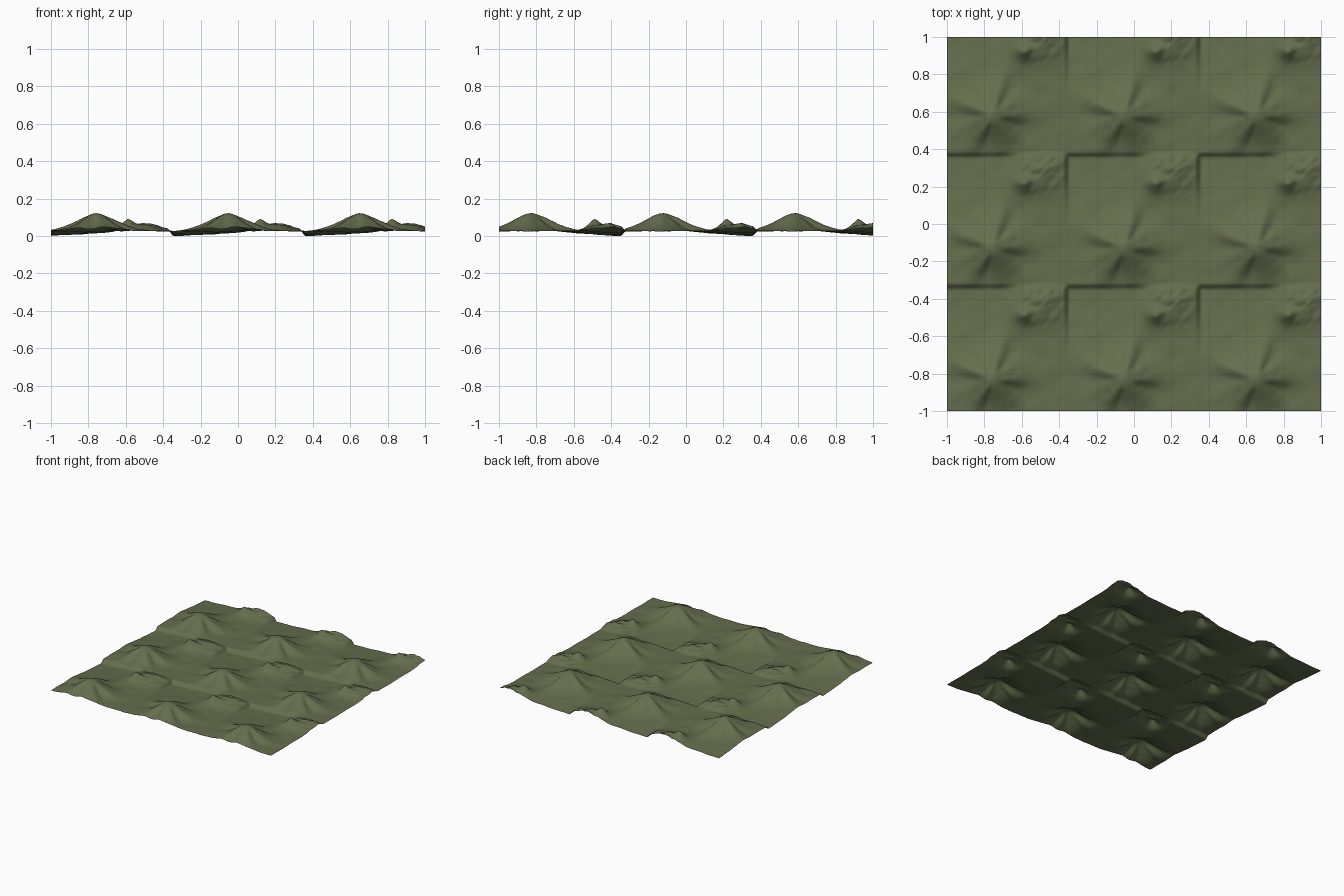
import bpy, bmesh, math
from mathutils import Vector, noise

if "Cube" in bpy.data.objects:
    bpy.data.objects.remove(bpy.data.objects["Cube"])

N = 200                 # grid divisions
W = 0.705               # size of one repeating terrain tile
X0, Y0 = -0.375, -0.35  # corner of one tile
BLEND = 0.03            # width of the seam between tiles


def smooth(t):
    t = max(0.0, min(1.0, t))
    return t * t * (3 - 2 * t)


def bump(u, v, cu, cv, su, sv):
    return math.exp(-((u - cu) / su) ** 2 - ((v - cv) / sv) ** 2)


def tile_height(u, v):
    # gently tilted ground, lowest in the far left corner of the tile
    h = 0.031 - 0.024 * smooth((v - 0.3) / 0.4) * (1 - smooth(u / 0.6))
    # main mountain with radial spurs
    du, dv = u - 0.325, v - 0.225
    r, a = math.hypot(du, dv), math.atan2(dv, du)
    spur = 1 + 0.13 * math.sin(5 * a + 0.6) * smooth(r / 0.08) + 0.07 * math.sin(9 * a + 2) * smooth(r / 0.1)
    rr = r / (0.132 * spur)
    h += 0.097 * math.exp(-rr ** 1.8)
    # rough hill in the far right corner, with one sharp summit
    hill = bump(u, v, 0.575, 0.64, 0.12, 0.115)
    ridge = noise.noise(Vector((u * 16 + v * 10, (v - u) * 26, 3.7)))
    h += hill * (0.040 + 0.013 * ridge)
    h += 0.052 * math.exp(-(math.hypot(u - 0.49, v - 0.565) / 0.042) ** 1.4)
    # fine erosion
    h += 0.0035 * noise.noise(Vector((u * 12, v * 12, 1.3)))
    h += 0.0025 * noise.noise(Vector((u * 30, v * 30, 8.1))) * (0.3 + hill + bump(u, v, 0.325, 0.225, 0.15, 0.15))
    return h


def height(x, y):
    u, v = (x - X0) % W, (y - Y0) % W
    wu, wv = smooth(u / BLEND), smooth(v / BLEND)
    h = 0.0
    for uu, a in ((u, wu), (u + W, 1 - wu)):
        for vv, b in ((v, wv), (v + W, 1 - wv)):
            if a * b > 0:
                h += a * b * tile_height(uu, vv)
    return h


# terrain sheet
bm = bmesh.new()
bmesh.ops.create_grid(bm, x_segments=N, y_segments=N, size=1.0)
for vert in bm.verts:
    vert.co.z = height(vert.co.x, vert.co.y)
low = min(vert.co.z for vert in bm.verts)
for vert in bm.verts:
    vert.co.z -= low
for face in bm.faces:
    face.smooth = True
mesh = bpy.data.meshes.new("terrain")
bm.to_mesh(mesh)
bm.free()
terrain = bpy.data.objects.new("terrain", mesh)
bpy.context.collection.objects.link(terrain)

# moss green ground
mat = bpy.data.materials.new("moss_green")
mat.diffuse_color = (0.13, 0.155, 0.075, 1)
mat.use_nodes = True
mat.node_tree.nodes["Principled BSDF"].inputs["Base Color"].default_value = mat.diffuse_color
mesh.materials.append(mat)
